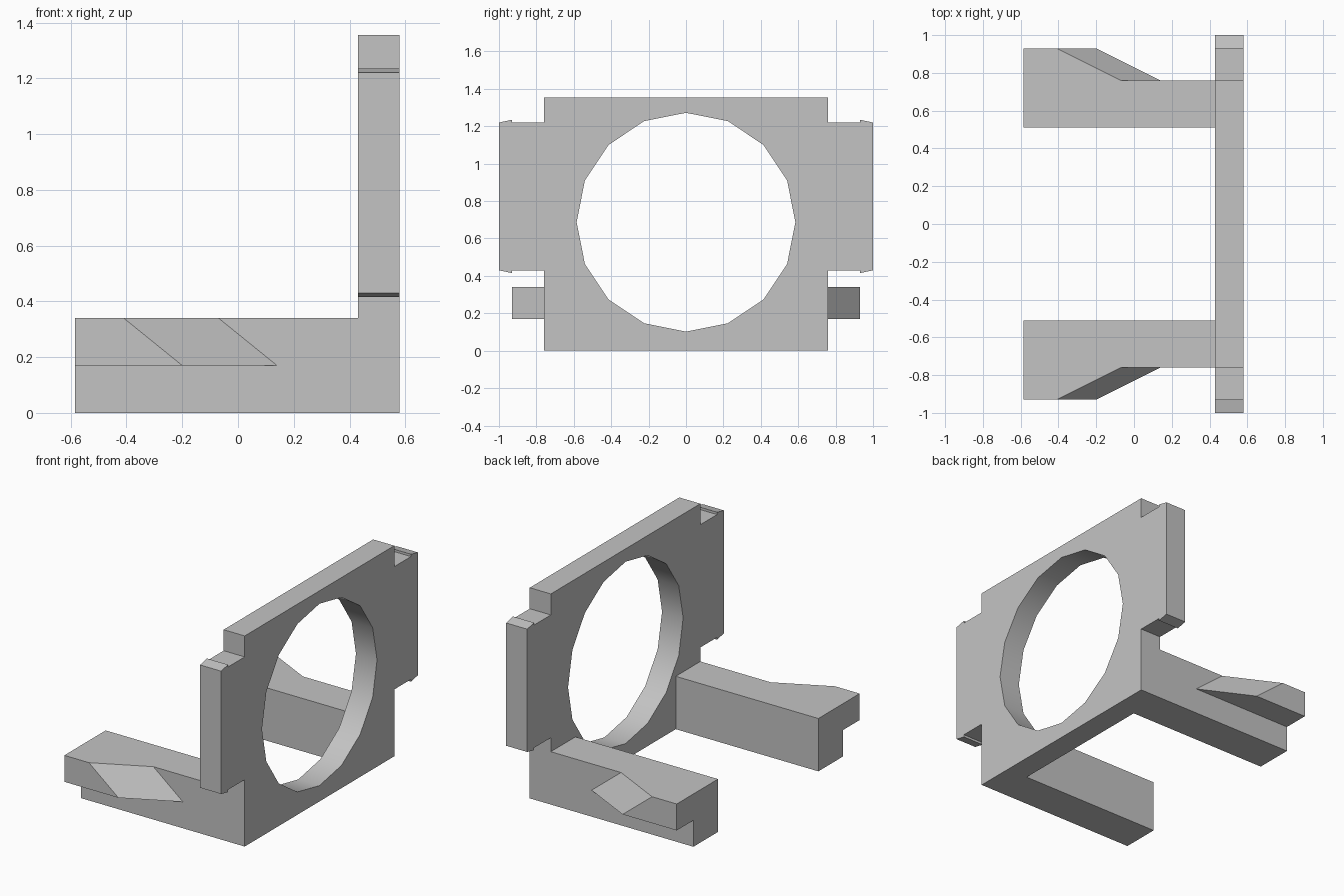
import bpy, bmesh, math

cube = bpy.data.objects.get("Cube")
if cube:
    bpy.data.objects.remove(cube, do_unlink=True)

grey = bpy.data.materials.new("plain grey")
grey.use_nodes = True
grey.diffuse_color = (0.55, 0.55, 0.55, 1)
grey.node_tree.nodes["Principled BSDF"].inputs["Base Color"].default_value = grey.diffuse_color


def finish(name, bm):
    bmesh.ops.recalc_face_normals(bm, faces=bm.faces)
    mesh = bpy.data.meshes.new(name)
    bm.to_mesh(mesh)
    bm.free()
    mesh.materials.append(grey)
    obj = bpy.data.objects.new(name, mesh)
    bpy.context.collection.objects.link(obj)
    return obj


def loft(name, lower, upper):
    """Solid between two matching polygons."""
    bm = bmesh.new()
    a = [bm.verts.new(p) for p in lower]
    b = [bm.verts.new(p) for p in upper]
    bm.faces.new(a)
    bm.faces.new(b)
    for i in range(len(a)):
        j = (i + 1) % len(a)
        bm.faces.new((a[i], a[j], b[j], b[i]))
    return finish(name, bm)


FRONT_X, BACK_X = 0.43, 0.58     # faces of the plate
END_X, ARM_TOP = -0.585, 0.34    # free end and top of the arms
INNER, SIDE, LIP = 0.51, 0.76, 0.93

# Upright plate: half outline with barbed side tabs, mirrored, with a round hole
half = [(SIDE, 0), (SIDE, 0.43), (LIP, 0.43), (LIP, 0.415), (1, 0.43),
        (1, 1.22), (LIP, 1.235), (LIP, 1.22), (SIDE, 1.22), (SIDE, 1.355)]
outline = half + [(-y, z) for y, z in reversed(half)]
hole = [(0.585 * math.cos(math.tau * i / 16), 0.687 + 0.585 * math.sin(math.tau * i / 16))
        for i in range(16)]
bm = bmesh.new()
edges = []
for loop in (outline, hole):
    vs = [bm.verts.new((FRONT_X, y, z)) for y, z in loop]
    edges += [bm.edges.new((vs[i - 1], vs[i])) for i in range(len(vs))]
bmesh.ops.triangle_fill(bm, edges=edges, use_beauty=True, normal=(1, 0, 0))
ext = bmesh.ops.extrude_face_region(bm, geom=bm.faces[:], use_keep_orig=True)
moved = [g for g in ext["geom"] if isinstance(g, bmesh.types.BMVert)]
bmesh.ops.translate(bm, verts=moved, vec=(BACK_X - FRONT_X, 0, 0))
plate = finish("upright_plate", bm)
bpy.ops.object.select_all(action="DESELECT")
plate.select_set(True)
bpy.context.view_layer.objects.active = plate
bpy.ops.object.shade_smooth_by_angle(angle=math.radians(30))

# Two arms, each with an outward hook that tapers into the side
for side, s in (("front", -1), ("back", 1)):
    base = [(END_X, s * INNER), (FRONT_X, s * INNER), (FRONT_X, s * SIDE), (END_X, s * SIDE)]
    loft(side + "_arm", [(x, y, 0) for x, y in base], [(x, y, ARM_TOP) for x, y in base])

    def hook_ring(inner_x, outer_x, z):
        return [(END_X, s * SIDE, z), (inner_x, s * SIDE, z),
                (outer_x, s * LIP, z), (END_X, s * LIP, z)]

    loft(side + "_hook", hook_ring(0.14, -0.2, 0.17), hook_ring(-0.07, -0.41, ARM_TOP))
